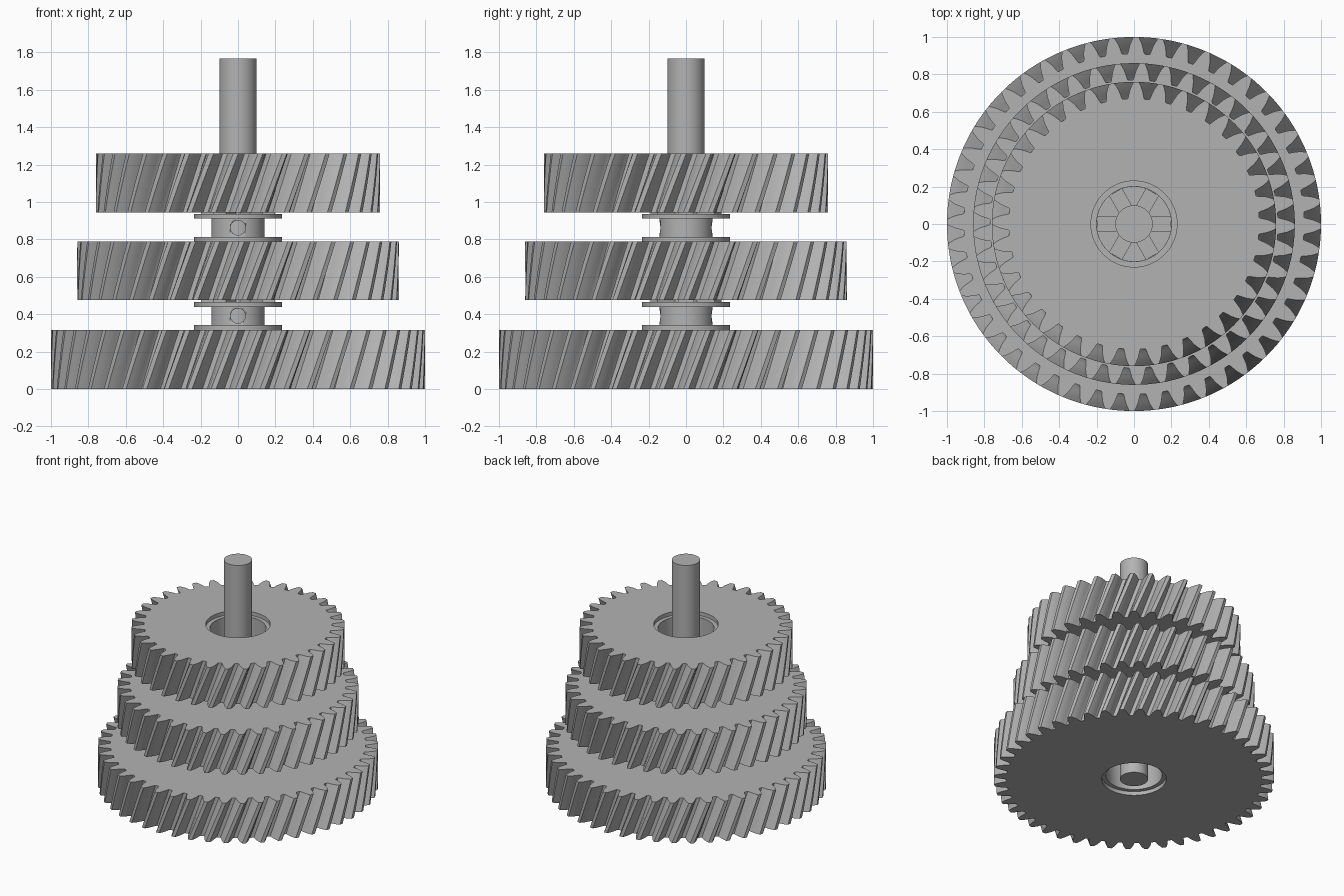
import bpy
import bmesh
from math import pi, tan, radians, cos, sin
from mathutils import Matrix

if "Cube" in bpy.data.objects:
    bpy.data.objects.remove(bpy.data.objects["Cube"])

# One steel material for everything
steel = bpy.data.materials.new("steel_grey")
STEEL = (0.45, 0.45, 0.45, 1)
steel.diffuse_color = STEEL
steel.use_nodes = True
steel.node_tree.nodes["Principled BSDF"].inputs["Base Color"].default_value = STEEL

MODULE = 0.04
THICK = 0.315
HELIX = tan(radians(20))
# Half tooth thickness and height from the pitch circle, both in modules
FLANK = [(-1.25, 1.22), (-1.1, 1.12), (-0.6, 0.98), (0, 0.8), (0.5, 0.58), (1, 0.32)]


def finish(name, bm, angle=30):
    bmesh.ops.recalc_face_normals(bm, faces=bm.faces)
    mesh = bpy.data.meshes.new(name)
    bm.to_mesh(mesh)
    bm.free()
    mesh.materials.append(steel)
    obj = bpy.data.objects.new(name, mesh)
    bpy.context.collection.objects.link(obj)
    bpy.ops.object.select_all(action="DESELECT")
    bpy.context.view_layer.objects.active = obj
    obj.select_set(True)
    bpy.ops.object.shade_smooth_by_angle(angle=radians(angle))
    return obj


def skin(bm, rings, closed):
    """Join rings of equal size with quads, optionally back to the first."""
    count = len(rings[0])
    pairs = list(zip(rings, rings[1:])) + ([(rings[-1], rings[0])] if closed else [])
    for a, b in pairs:
        for i in range(count):
            j = (i + 1) % count
            bm.faces.new((a[i], a[j], b[j], b[i]))


def helical_gear(name, teeth, base):
    pitch = MODULE * teeth / 2
    outline = []
    for t in range(teeth):
        mid = 2 * pi * t / teeth
        outline += [(pitch + h * MODULE, mid - w * MODULE / pitch) for h, w in FLANK]
        outline += [(pitch + h * MODULE, mid + w * MODULE / pitch) for h, w in reversed(FLANK)]
    twist = THICK * HELIX / pitch
    bm = bmesh.new()

    def ring(z, radius=None):
        turn = twist * z / THICK
        return [bm.verts.new(((radius or r) * cos(a + turn), (radius or r) * sin(a + turn), base + z))
                for r, a in outline]

    # Twisted teeth, then the recessed bore back down to the start
    rings = [ring(THICK * k / 5) for k in range(6)]
    lip = 0.03
    for z, r in ((THICK, 0.23), (THICK - lip, 0.23), (THICK - lip, 0.2),
                 (lip, 0.2), (lip, 0.23), (0, 0.23)):
        rings.append(ring(z, r))
    skin(bm, rings, True)
    return finish(name, bm)


def cylinder(bm, radius, height, matrix, segments=64):
    bmesh.ops.create_cone(bm, cap_ends=True, segments=segments, radius1=radius,
                          radius2=radius, depth=height, matrix=matrix)


def collar(name, low, high):
    # Flanged spool turned around the shaft
    bm = bmesh.new()
    profile = [(0.09, low), (0.235, low), (0.235, low + 0.026), (0.143, low + 0.026),
               (0.143, high - 0.026), (0.235, high - 0.026), (0.235, high), (0.09, high)]
    rings = [[bm.verts.new((r * cos(2 * pi * i / 96), r * sin(2 * pi * i / 96), z))
              for i in range(96)] for r, z in profile]
    skin(bm, rings, True)
    obj = finish(name, bm)

    # Pin hole from front to back
    bm = bmesh.new()
    cylinder(bm, 0.04, 0.6, Matrix.Translation((0, 0, (low + high) / 2)) @ Matrix.Rotation(pi / 2, 4, "X"), 32)
    cutter = finish(name + "_hole_cutter", bm)
    cutter.hide_render = True
    cutter.hide_set(True)
    cut = obj.modifiers.new("pin_hole", "BOOLEAN")
    cut.object = cutter
    cut.solver = "EXACT"
    bpy.context.view_layer.objects.active = obj
    bpy.ops.object.modifier_apply(modifier=cut.name)
    bpy.data.objects.remove(cutter)

    # Radial coupling dogs on both faces
    bm = bmesh.new()
    for z in (low, high):
        for k in range(6):
            place = Matrix.Rotation(k * pi / 3, 4, "Z") @ Matrix.Translation((0.145, 0, z))
            bmesh.ops.create_cube(bm, size=1, matrix=place @ Matrix.Diagonal((0.105, 0.08, 0.02, 1)))
    finish(name + "_dogs", bm)


# Three stacked gears, largest at the bottom
for name, teeth, base in (("large_gear", 48, 0), ("middle_gear", 41, 0.475), ("small_gear", 36, 0.945)):
    helical_gear(name, teeth, base)

# Collars in the two gaps
collar("lower_collar", 0.317, 0.465)
collar("upper_collar", 0.788, 0.937)

# Shaft through the whole stack
bm = bmesh.new()
cylinder(bm, 0.1, 1.767, Matrix.Translation((0, 0, 1.767 / 2)))
finish("shaft", bm)
